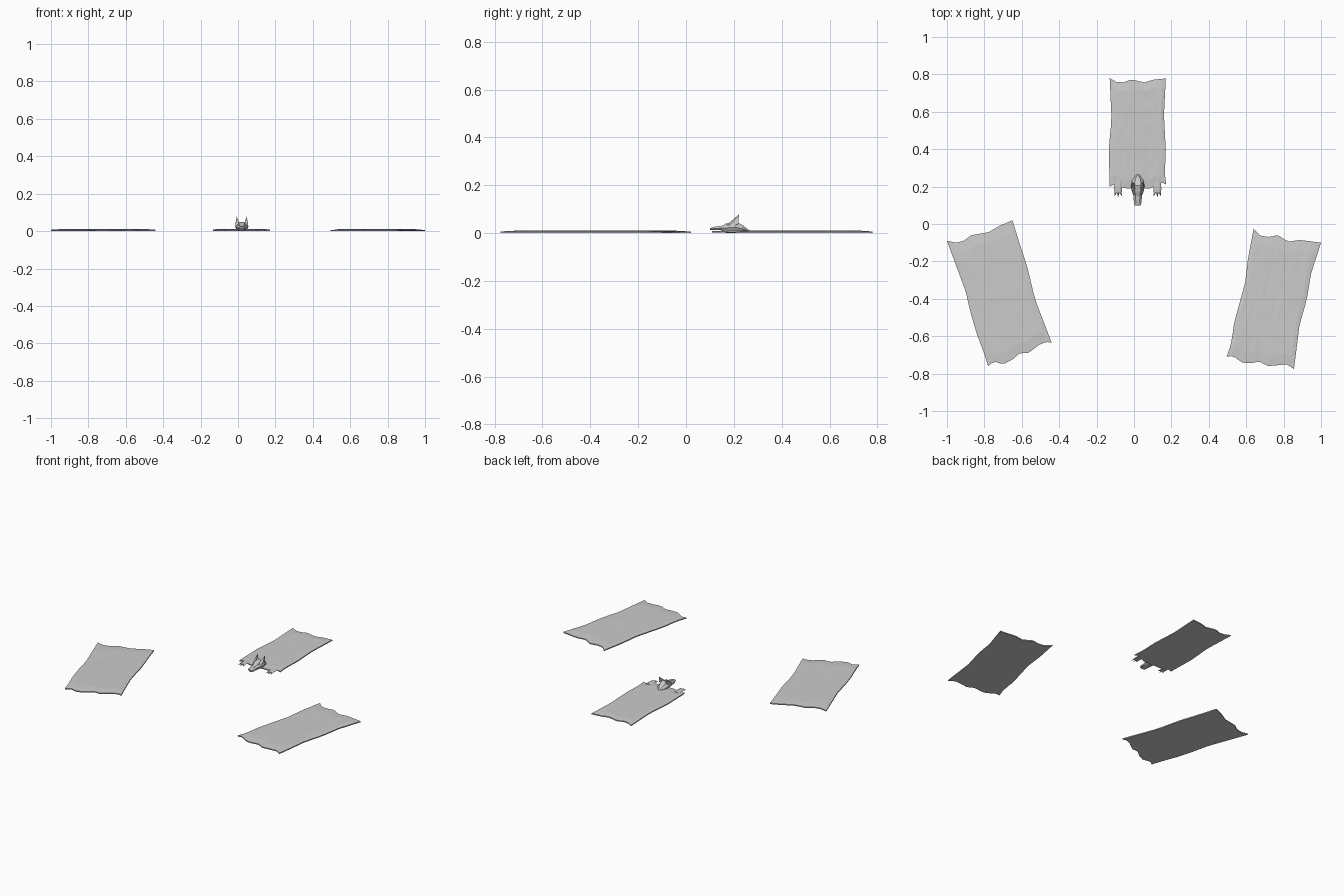
import bpy, bmesh, math, random
from mathutils import Vector

random.seed(4)
cube = bpy.data.objects.get("Cube")
if cube:
    bpy.data.objects.remove(cube, do_unlink=True)

grey = bpy.data.materials.new("hide grey")
grey.use_nodes = True
colour = (0.6, 0.6, 0.6, 1)
grey.diffuse_color = colour
grey.node_tree.nodes["Principled BSDF"].inputs["Base Color"].default_value = colour

CENTRE = 0.02  # middle line of the headed hide


def finish(name, bm):
    bmesh.ops.recalc_face_normals(bm, faces=bm.faces)
    mesh = bpy.data.meshes.new(name)
    bm.to_mesh(mesh)
    bm.free()
    mesh.materials.append(grey)
    obj = bpy.data.objects.new(name, mesh)
    bpy.context.collection.objects.link(obj)
    return obj


def along(path, t):
    """Point at fraction t of the length of a path."""
    pts = [Vector(p) for p in path]
    lengths = [(b - a).length for a, b in zip(pts, pts[1:])]
    left = t * sum(lengths)
    for a, b, size in zip(pts, pts[1:], lengths):
        if left <= size:
            return a.lerp(b, left / size)
        left -= size
    return pts[-1]


def hide(name, back, front, left, right, cols=16, rows=12):
    """Thin slab spanning four ragged edges, with a gently uneven top."""
    bm = bmesh.new()
    corners = [Vector(p) for p in (back[0], back[-1], front[0], front[-1])]
    grid, base = [], []
    for j in range(rows + 1):
        v = j / rows
        top_row, low_row = [], []
        for i in range(cols + 1):
            u = i / cols
            p = along(back, u).lerp(along(front, u), v)
            p += along(left, v).lerp(along(right, v), u)
            p -= corners[0].lerp(corners[1], u).lerp(corners[2].lerp(corners[3], u), v)
            rim = i in (0, cols) or j in (0, rows)
            z = 0.007 if rim else 0.0105 + random.uniform(-0.0008, 0.0008)
            top_row.append(bm.verts.new((p.x, p.y, z)))
            low_row.append(bm.verts.new((p.x, p.y, 0)))
        grid.append(top_row)
        base.append(low_row)
    for layer in (grid, base):
        for a, b in zip(layer, layer[1:]):
            for i in range(cols):
                bm.faces.new((a[i], a[i + 1], b[i + 1], b[i]))

    def rim_loop(g):
        return (g[0][:-1] + [r[-1] for r in g[:-1]] + g[-1][:0:-1]
                + [r[0] for r in g[:0:-1]])
    hi, lo = rim_loop(grid), rim_loop(base)
    for k in range(len(hi)):
        n = (k + 1) % len(hi)
        bm.faces.new((hi[k], hi[n], lo[n], lo[k]))
    return finish(name, bm)


def loft(name, rings, x=CENTRE):
    """Six-sided body from rings of (y, half width, bottom, top)."""
    bm = bmesh.new()
    loops = []
    for y, w, low, top in rings:
        mid = low + (top - low) * 0.45
        shape = ((-w * 0.7, low), (w * 0.7, low), (w, mid),
                 (w * 0.5, top), (-w * 0.5, top), (-w, mid))
        loops.append([bm.verts.new((x + dx, y, z)) for dx, z in shape])
    for a, b in zip(loops, loops[1:]):
        for i in range(6):
            n = (i + 1) % 6
            bm.faces.new((a[i], a[n], b[n], b[i]))
    bm.faces.new(loops[0])
    bm.faces.new(loops[-1])
    return finish(name, bm)


def spike(name, base, tip):
    """Pointed solid from a base polygon to a tip."""
    bm = bmesh.new()
    ring = [bm.verts.new(p) for p in base]
    peak = bm.verts.new(tip)
    bm.faces.new(ring)
    for i in range(len(ring)):
        bm.faces.new((ring[i], ring[(i + 1) % len(ring)], peak))
    return finish(name, bm)


# Plain hides
hide("right_hide",
     [(-1, -.09), (-.95, -.1), (-.91, -.09), (-.87, -.06), (-.78, -.045), (-.72, -.01), (-.65, .02)],
     [(-.78, -.76), (-.75, -.735), (-.7, -.75), (-.65, -.725), (-.61, -.69), (-.565, -.69),
      (-.505, -.645), (-.47, -.63), (-.44, -.635)],
     [(-1, -.09), (-.9, -.36), (-.875, -.47), (-.84, -.59), (-.805, -.68), (-.78, -.76)],
     [(-.65, .02), (-.61, -.11), (-.57, -.23), (-.53, -.4), (-.44, -.635)])
hide("left_hide",
     [(.64, -.025), (.67, -.06), (.715, -.07), (.77, -.06), (.825, -.095), (.885, -.085), (1, -.1)],
     [(.495, -.71), (.53, -.705), (.575, -.74), (.62, -.745), (.67, -.735), (.715, -.76),
      (.82, -.75), (.855, -.775)],
     [(.64, -.025), (.61, -.18), (.595, -.31), (.535, -.53), (.52, -.64), (.495, -.71)],
     [(1, -.1), (.945, -.27), (.925, -.4), (.885, -.54), (.865, -.7), (.855, -.775)])

# Hide with head and paws
hide("headed_hide",
     [(-.13, .78), (-.095, .76), (-.055, .757), (-.015, .773), (.055, .757), (.105, .772), (.17, .778)],
     [(-.13, .2), (-.1, .215), (-.05, .19), (.02, .19), (.09, .19), (.145, .225), (.172, .21)],
     [(-.13, .78), (-.12, .56), (-.135, .4), (-.13, .2)],
     [(.17, .778), (.16, .58), (.17, .4), (.165, .27), (.172, .21)])
loft("head", [(.1, .016, .013, .021), (.115, .021, .012, .026), (.15, .022, .012, .031),
              (.175, .032, .006, .042), (.205, .036, .004, .05),
              (.235, .03, .004, .034), (.265, .006, .004, .012)])
loft("lower_jaw", [(.108, .014, .003, .008), (.13, .018, .002, .009), (.185, .024, .002, .012)])
for side, word in ((-1, "right"), (1, "left")):
    # Ears, leaning back
    spike(word + "_ear",
          [(CENTRE + side * dx, y, z) for dx, y, z in
           ((.012, .172, .036), (.034, .18, .03), (.034, .218, .036), (.014, .214, .044))],
          (CENTRE + side * .027, .222, .078))
    # Brow ridges
    spike(word + "_brow",
          [(CENTRE + side * dx, y, z) for dx, y, z in
           ((.006, .18, .036), (.03, .178, .03), (.022, .155, .026))],
          (CENTRE + side * .02, .165, .04))
    # Front paws with three claws
    px = CENTRE + side * .105
    loft(word + "_paw", [(.165, .019, .001, .009), (.185, .021, .001, .011),
                         (.23, .02, .001, .011)], px)
    for k in (-1, 0, 1):
        cx = px + k * .013
        spike(word + "_claw",
              [(cx - .006, .167, .002), (cx + .006, .167, .002), (cx, .167, .009)],
              (cx + k * .007, .14 + abs(k) * .008, .002))
